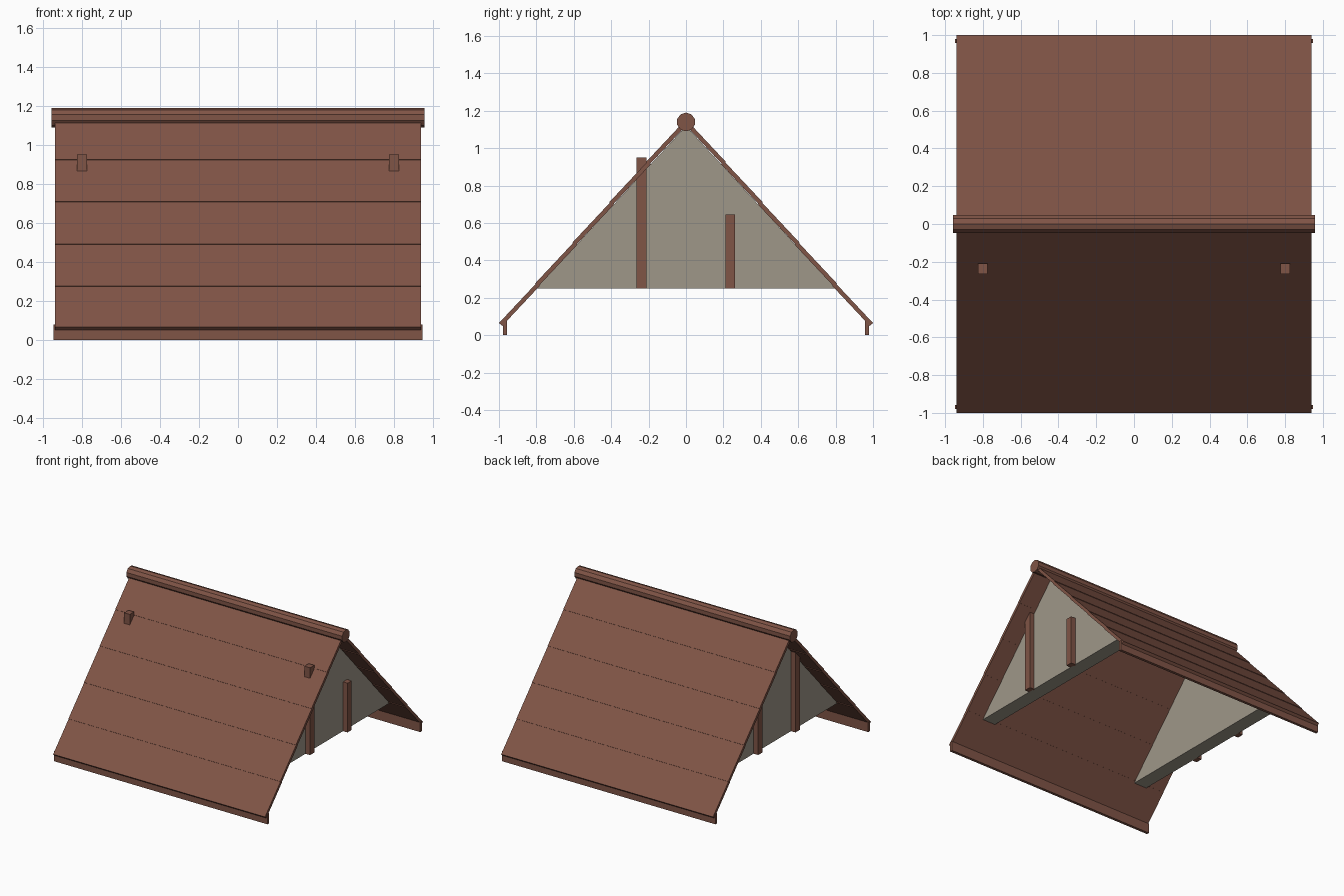
import bpy, bmesh, math
from mathutils import Vector, Matrix

if "Cube" in bpy.data.objects:
    bpy.data.objects.remove(bpy.data.objects["Cube"])


def material(name, color):
    m = bpy.data.materials.new(name)
    m.diffuse_color = (*color, 1)
    m.use_nodes = True
    m.node_tree.nodes["Principled BSDF"].inputs["Base Color"].default_value = m.diffuse_color
    return m


BROWN = material("brown timber", (0.216, 0.089, 0.061))
GREY = material("grey plaster", (0.345, 0.31, 0.25))


def extrude_x(name, profile, x0, x1, mat):
    """Solid made by sweeping a (y, z) outline from x0 to x1."""
    bm = bmesh.new()
    face = bm.faces.new([bm.verts.new((x0, y, z)) for y, z in profile])
    res = bmesh.ops.extrude_face_region(bm, geom=[face])
    moved = [v for v in res["geom"] if isinstance(v, bmesh.types.BMVert)]
    bmesh.ops.translate(bm, verts=moved, vec=(x1 - x0, 0, 0))
    bmesh.ops.recalc_face_normals(bm, faces=bm.faces)
    mesh = bpy.data.meshes.new(name)
    bm.to_mesh(mesh)
    bm.free()
    mesh.materials.append(mat)
    obj = bpy.data.objects.new(name, mesh)
    bpy.context.collection.objects.link(obj)
    return obj


def box(name, x0, x1, y0, y1, z0, z1, mat):
    return extrude_x(name, [(y0, z0), (y1, z0), (y1, z1), (y0, z1)], x0, x1, mat)


# Roof slopes: five long boards each, every lower edge lapping slightly outward
ridge, eave = Vector((0, 1.14)), Vector((0.99, 0.056))
along = (eave - ridge).normalized()
normal = Vector((-along.y, along.x))
half, lap, boards = 0.0115, 0.002, 5
for side, label in ((-1, "front"), (1, "back")):
    for i in range(boards):
        a = ridge.lerp(eave, i / boards) - normal * lap
        b = ridge.lerp(eave, (i + 1) / boards) + normal * lap
        if i < boards - 1:
            b += along * 0.008
        corners = [a - normal * half, b - normal * half,
                   b + normal * half, a + normal * half]
        extrude_x(f"{label}_roof_board_{i + 1}",
                  [(side * p.x, p.y) for p in corners], -0.94, 0.94, BROWN)

    # Eave board under the lower edge
    y0, y1 = sorted((side * 0.957, side * 0.979))
    box(f"{label}_eave_board", -0.947, 0.947, y0, y1, 0, 0.08, BROWN)

# Ridge pole
pole = [(0.05 * math.cos(math.tau * k / 10 + math.pi / 10),
         1.14 + 0.05 * math.sin(math.tau * k / 10 + math.pi / 10)) for k in range(10)]
extrude_x("ridge_pole", pole, -0.957, 0.957, BROWN)

# Gable walls with a tall post (through the roof) and a short post on each
for s, label in ((-1, "left"), (1, "right")):
    extrude_x(f"{label}_gable_wall", [(-0.8, 0.25), (0.8, 0.25), (0, 1.118)],
              s * 0.67, s * 0.785, GREY)
    box(f"{label}_tall_post", s * 0.775, s * 0.825, -0.265, -0.21, 0.25, 0.95, BROWN)
    box(f"{label}_short_post", s * 0.775, s * 0.825, 0.21, 0.263, 0.25, 0.645, BROWN)
